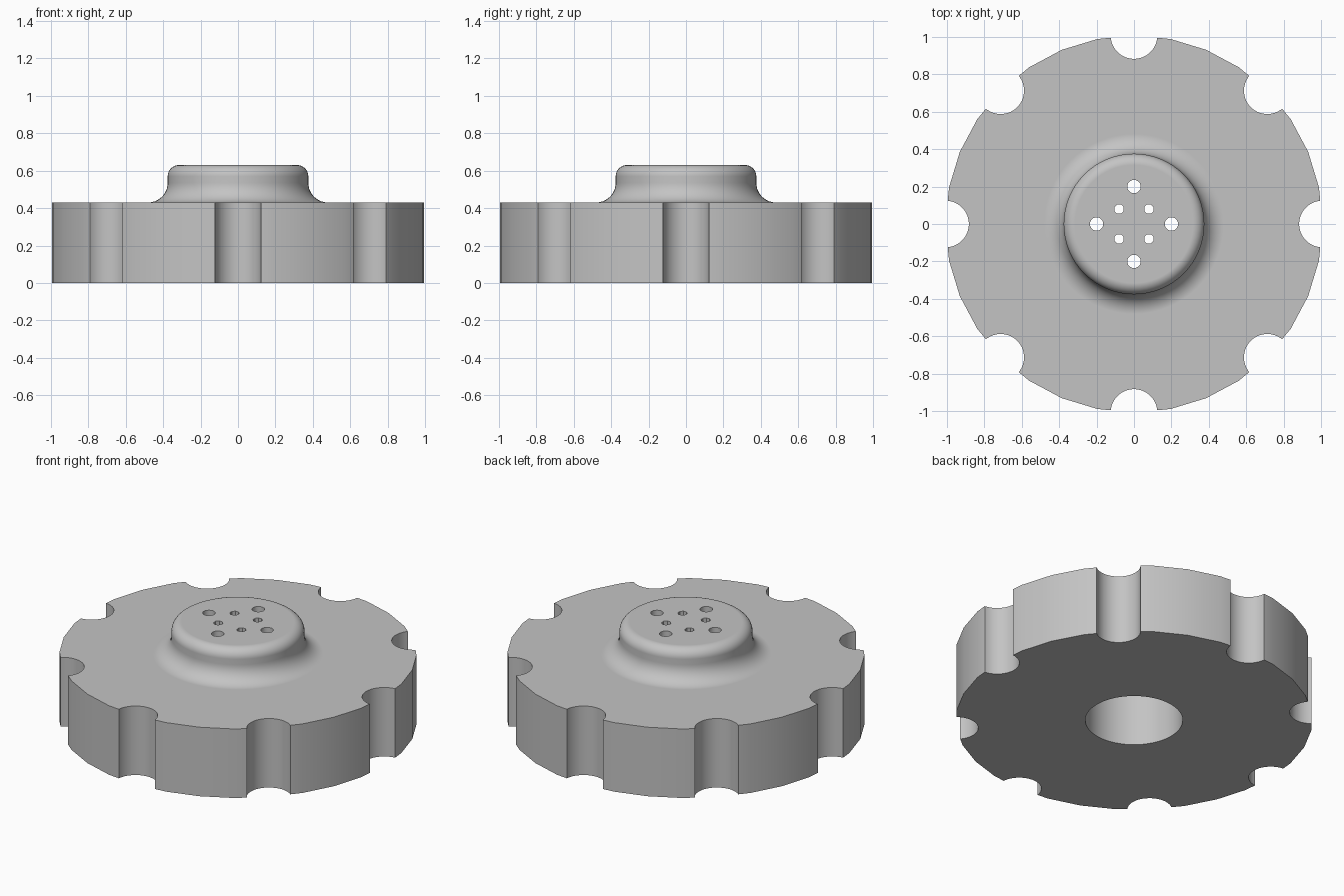
import bpy, bmesh
from math import sin, cos, pi, radians
from mathutils import Matrix

if "Cube" in bpy.data.objects:
    bpy.data.objects.remove(bpy.data.objects["Cube"], do_unlink=True)

RIM, BASE_TOP, TOP = 1.008, 0.43, 0.63
BORE, BORE_TOP = 0.275, 0.53
HUB, CAP_FILLET, FOOT_FILLET = 0.376, 0.06, 0.105
SEGMENTS = 64

grey = bpy.data.materials.new("plain_grey")
grey.use_nodes = True
colour = (0.55, 0.55, 0.55, 1)
grey.diffuse_color = colour
grey.node_tree.nodes["Principled BSDF"].inputs["Base Color"].default_value = colour


def make_object(name, bm):
    bmesh.ops.recalc_face_normals(bm, faces=bm.faces)
    mesh = bpy.data.meshes.new(name)
    bm.to_mesh(mesh)
    bm.free()
    mesh.materials.append(grey)
    obj = bpy.data.objects.new(name, mesh)
    bpy.context.collection.objects.link(obj)
    return obj


def arc(cx, cz, r, start, end, steps=10):
    angles = [radians(start + (end - start) * i / steps) for i in range(steps + 1)]
    return [(cx + r * cos(a), cz + r * sin(a)) for a in angles]


def lathe(name, profile):
    """Revolve a profile around z, closing both ends with a disc."""
    bm = bmesh.new()
    rings = []
    for r, z in profile:
        ring = []
        for i in range(SEGMENTS):
            # the outer rim has half as many flats as the hub
            k = cos(2 * pi / SEGMENTS) if r == RIM and i % 2 else 1
            a = 2 * pi * i / SEGMENTS
            ring.append(bm.verts.new((r * k * cos(a), r * k * sin(a), z)))
        rings.append(ring)
    for low, high in zip(rings, rings[1:]):
        for i in range(SEGMENTS):
            j = (i + 1) % SEGMENTS
            bm.faces.new((low[i], low[j], high[j], high[i]))
    bm.faces.new(rings[0])
    bm.faces.new(rings[-1])
    return make_object(name, bm)


def add_peg(bm, distance, angle, radius, sides, bottom, top):
    x, y = distance * cos(angle), distance * sin(angle)
    place = Matrix.Translation((x, y, (bottom + top) / 2))
    bmesh.ops.create_cone(bm, cap_ends=True, segments=sides, radius1=radius,
                          radius2=radius, depth=top - bottom,
                          matrix=place @ Matrix.Rotation(pi / sides, 4, "Z"))


# Wheel body: blind bore, flat base, filleted hub
profile = [(BORE, BORE_TOP), (BORE, 0), (RIM, 0), (RIM, BASE_TOP)]
profile += arc(HUB + FOOT_FILLET, BASE_TOP + FOOT_FILLET, FOOT_FILLET, 270, 180)
profile += arc(HUB - CAP_FILLET, TOP - CAP_FILLET, CAP_FILLET, 0, 90)
wheel = lathe("wheel_body", profile)

# Cutters: rim notches and two rings of small holes
bm = bmesh.new()
for i in range(8):
    add_peg(bm, 1.008, i * pi / 4, 0.125, 48, -0.1, 0.6)
for i in range(4):
    add_peg(bm, 0.2, i * pi / 2, 0.036, 16, 0.4, 0.8)
    add_peg(bm, 0.113, i * pi / 2 + pi / 4, 0.027, 8, 0.4, 0.8)
cutter = make_object("hole_cutter", bm)
cutter.hide_render = True

cut = wheel.modifiers.new("notches_and_holes", "BOOLEAN")
cut.operation = "DIFFERENCE"
cut.solver = "EXACT"
cut.object = cutter
bpy.ops.object.select_all(action="DESELECT")
wheel.select_set(True)
bpy.context.view_layer.objects.active = wheel
bpy.ops.object.modifier_apply(modifier=cut.name)
bpy.data.objects.remove(cutter, do_unlink=True)

# Smooth the curved walls, keep the flats flat
bpy.ops.object.shade_smooth_by_angle(angle=radians(30))
flat = wheel.modifiers.new("flat_faces", "WEIGHTED_NORMAL")
flat.keep_sharp = True
